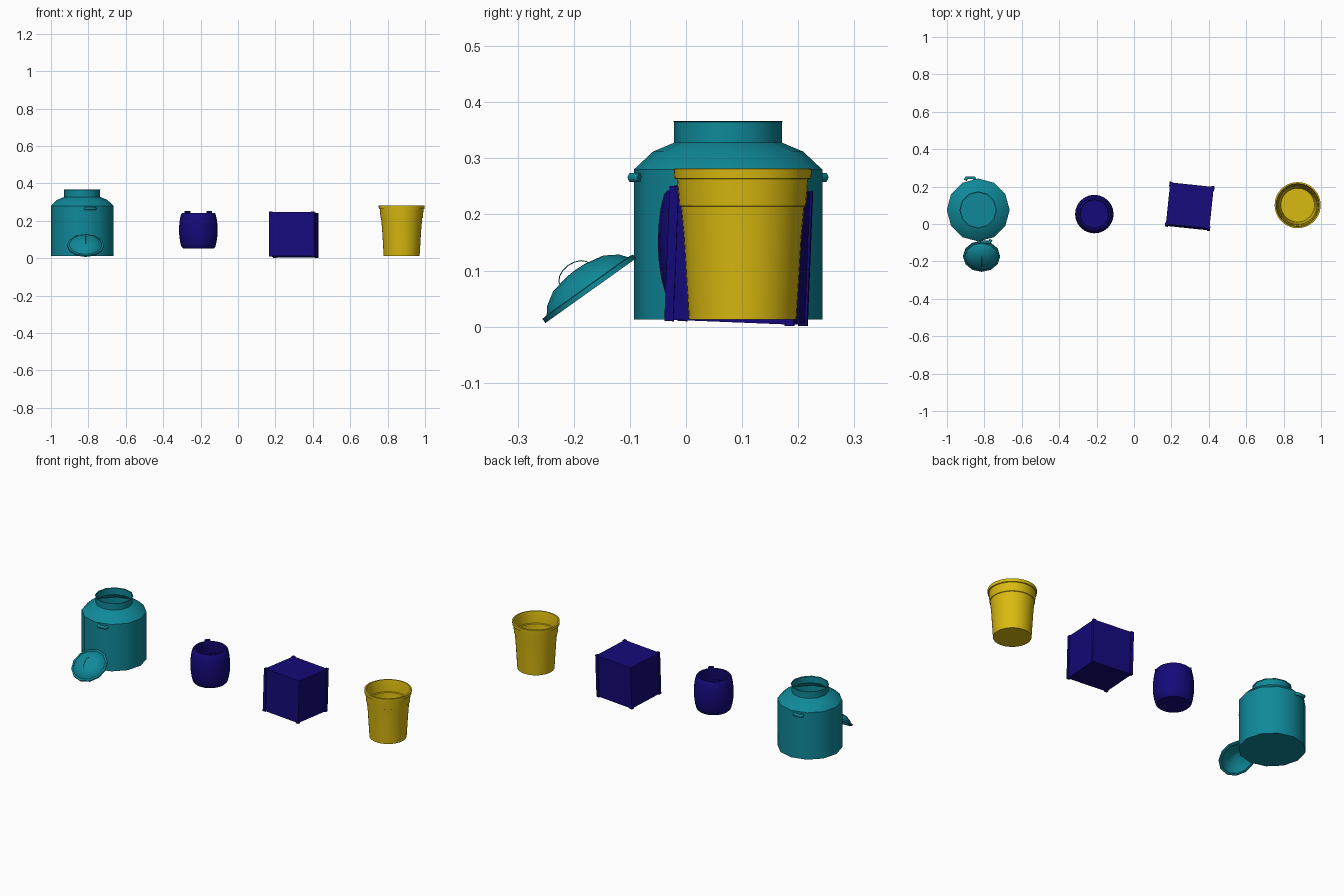
import bpy, math
from mathutils import Matrix

if "Cube" in bpy.data.objects:
    bpy.data.objects.remove(bpy.data.objects["Cube"])


def paint(name, rgb):
    m = bpy.data.materials.new(name)
    m.diffuse_color = (*rgb, 1)
    m.use_nodes = True
    m.node_tree.nodes["Principled BSDF"].inputs["Base Color"].default_value = m.diffuse_color
    return m


TEAL = paint("teal", (0.005, 0.25, 0.32))
BLUE = paint("dark_blue", (0.007, 0.003, 0.19))
YELLOW = paint("yellow", (0.70, 0.49, 0.005))


def mesh_obj(name, verts, faces, mat, matrix=None, angle=40):
    me = bpy.data.meshes.new(name)
    me.from_pydata(verts, [], faces)
    me.materials.append(mat)
    ob = bpy.data.objects.new(name, me)
    bpy.context.collection.objects.link(ob)
    if matrix:
        ob.matrix_world = matrix
    bpy.ops.object.select_all(action='DESELECT')
    ob.select_set(True)
    bpy.context.view_layer.objects.active = ob
    bpy.ops.object.shade_smooth_by_angle(angle=math.radians(angle))
    return ob


def lathe(name, profile, n, mat, matrix, cap_start=False, cap_end=False):
    """Revolve (radius, height) points round the z axis."""
    verts = [(r * math.cos(2 * math.pi * k / n), r * math.sin(2 * math.pi * k / n), z)
             for r, z in profile for k in range(n)]
    faces = [(i * n + k, i * n + (k + 1) % n, (i + 1) * n + (k + 1) % n, (i + 1) * n + k)
             for i in range(len(profile) - 1) for k in range(n)]
    if cap_start:
        faces.append(tuple(reversed(range(n))))
    if cap_end:
        faces.append(tuple(range((len(profile) - 1) * n, len(profile) * n)))
    return mesh_obj(name, verts, faces, mat, matrix)


def block(name, size, centre, mat, matrix):
    v = [tuple(centre[i] + s[i] * size[i] / 2 for i in range(3))
         for s in [(x, y, z) for x in (-1, 1) for y in (-1, 1) for z in (-1, 1)]]
    f = [(0, 1, 3, 2), (4, 6, 7, 5), (0, 4, 5, 1), (2, 3, 7, 6), (0, 2, 6, 4), (1, 5, 7, 3)]
    return mesh_obj(name, v, f, mat, matrix)


def wire(name, pts, radius, mat, matrix):
    """Bent rod along a short path."""
    cu = bpy.data.curves.new(name, 'CURVE')
    cu.dimensions = '3D'
    cu.bevel_depth = radius
    cu.bevel_resolution = 1
    cu.use_fill_caps = True
    sp = cu.splines.new('POLY')
    sp.points.add(len(pts) - 1)
    for p, q in zip(sp.points, pts):
        p.co = (*q, 1)
    cu.materials.append(mat)
    ob = bpy.data.objects.new(name, cu)
    bpy.context.collection.objects.link(ob)
    ob.matrix_world = matrix
    return ob


# milk can: body, shoulder, open neck with a thin lip
can = Matrix.Translation((-0.833, 0.075, 0))
lathe("can_body", [(0.168, 0.013), (0.168, 0.28), (0.134, 0.312), (0.096, 0.328),
                   (0.096, 0.365), (0.100, 0.367), (0.094, 0.366)], 12, TEAL, can, cap_start=True)
# two carrying handles, front and back
for name, a in (("front_handle", 0), ("back_handle", math.pi)):
    wire(name, [(-0.026, -0.158, 0.266), (-0.020, -0.172, 0.266),
                (0.020, -0.172, 0.266), (0.026, -0.158, 0.266)], 0.009, TEAL,
         can @ Matrix.Rotation(a, 4, 'Z') @ Matrix.Translation((0.042, 0, 0)))

# domed lid leaning on the can
lid = Matrix.Translation((-0.815, -0.170, 0.064)) @ Matrix.Rotation(math.radians(35.5), 4, 'X')
lathe("lid", [(0.086, 0.0), (0.099, 0.0), (0.099, 0.009), (0.089, 0.010), (0.079, 0.023),
              (0.055, 0.038), (0.02, 0.045), (0.0005, 0.046)], 12, TEAL, lid, cap_end=True)
lathe("lid_underside", [(0.086, 0.0), (0.055, 0.031), (0.0005, 0.040)], 12, TEAL, lid)
wire("lid_handle", [(0, 0.033 * math.cos(t * math.pi / 8) - 0.006, 0.038 + 0.022 * math.sin(t * math.pi / 8))
                    for t in range(9)], 0.001, TEAL, lid)

# small barrel with two ears on its rim
barrel = Matrix.Translation((-0.212, 0.053, 0))
lathe("barrel", [(0.082, 0.052), (0.090, 0.060), (0.097, 0.085), (0.102, 0.12), (0.103, 0.15),
                 (0.102, 0.18), (0.098, 0.212), (0.092, 0.236), (0.086, 0.243), (0.077, 0.243),
                 (0.077, 0.23), (0.084, 0.20), (0.090, 0.15), (0.084, 0.085), (0.075, 0.064)],
      24, BLUE, barrel, cap_start=True, cap_end=True)
for i, a in enumerate((-45, 135)):
    block(f"barrel_ear_{i + 1}", (0.014, 0.030, 0.03), (0.083, 0, 0.237), BLUE,
          barrel @ Matrix.Rotation(math.radians(a), 4, 'Z'))

# slightly tilted closed box with corner posts
crate = (Matrix.Translation((0.298, 0.094, 0.126)) @ Matrix.Rotation(math.radians(-6), 4, 'Z')
         @ Matrix.Rotation(math.radians(-2.3), 4, 'X'))
block("crate", (0.234, 0.224, 0.236), (0, 0, 0), BLUE, crate)
for i, (sx, sy) in enumerate([(-1, -1), (1, -1), (1, 1), (-1, 1)]):
    block(f"crate_post_{i + 1}", (0.016, 0.016, 0.241), (sx * 0.113, sy * 0.108, 0), BLUE, crate)

# tapered bucket with a stepped, rolled rim
bucket = Matrix.Translation((0.875, 0.101, 0))
lathe("bucket", [(0.096, 0.013), (0.105, 0.16), (0.110, 0.214), (0.113, 0.2155), (0.117, 0.263),
                 (0.122, 0.264), (0.123, 0.281), (0.121, 0.282), (0.115, 0.282), (0.112, 0.264),
                 (0.109, 0.216), (0.104, 0.213), (0.090, 0.022)], 40, YELLOW, bucket,
      cap_start=True, cap_end=True)
